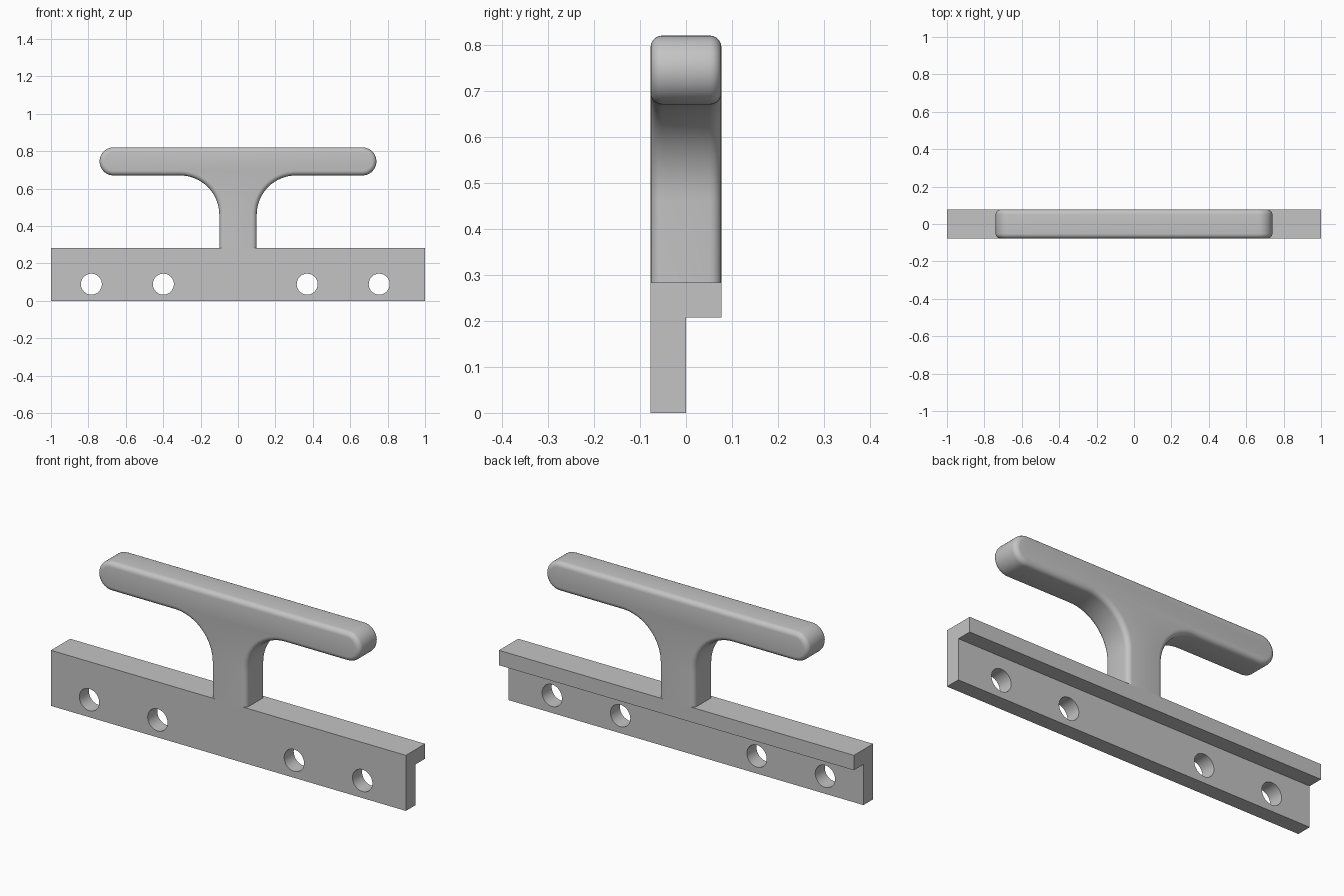
import bpy, bmesh, math

cube = bpy.data.objects.get("Cube")
if cube:
    bpy.data.objects.remove(cube, do_unlink=True)

HALF_DEPTH = 0.077
BASE_TOP = 0.283

grey = bpy.data.materials.new("plain grey")
grey.use_nodes = True
colour = (0.55, 0.55, 0.55, 1)
grey.diffuse_color = colour
grey.node_tree.nodes["Principled BSDF"].inputs["Base Color"].default_value = colour


def make_object(name, bm):
    bmesh.ops.recalc_face_normals(bm, faces=bm.faces)
    mesh = bpy.data.meshes.new(name)
    bm.to_mesh(mesh)
    bm.free()
    obj = bpy.data.objects.new(name, mesh)
    bpy.context.collection.objects.link(obj)
    mesh.materials.append(grey)
    return obj


def extrude_outline(points, offset):
    """Fill a closed outline and extrude it into a solid."""
    bm = bmesh.new()
    face = bm.faces.new([bm.verts.new(p) for p in points])
    new = bmesh.ops.extrude_face_region(bm, geom=[face])["geom"]
    verts = [v for v in new if isinstance(v, bmesh.types.BMVert)]
    bmesh.ops.translate(bm, verts=verts, vec=offset)
    return bm


def arc(cx, cz, radius, start, end, steps):
    angles = [math.radians(start + (end - start) * i / steps) for i in range(steps + 1)]
    return [(cx + radius * math.cos(a), cz + radius * math.sin(a)) for a in angles]


def smooth(obj):
    bpy.ops.object.select_all(action='DESELECT')
    obj.select_set(True)
    bpy.context.view_layer.objects.active = obj
    bpy.ops.object.shade_smooth_by_angle(angle=math.radians(30))


# Mounting rail: stepped section run along x
section = [(-HALF_DEPTH, 0), (0, 0), (0, 0.207), (HALF_DEPTH, 0.207),
           (HALF_DEPTH, BASE_TOP), (-HALF_DEPTH, BASE_TOP)]
rail = make_object("mounting_rail",
                   extrude_outline([(-1, y, z) for y, z in section], (2, 0, 0)))

# Four screw holes through the lower flange
for x in (-0.784, -0.399, 0.37, 0.755):
    ring = arc(x, 0.089, 0.056, 0, 352.5, 47)
    cutter = make_object("hole_cutter",
                         extrude_outline([(px, -0.2, pz) for px, pz in ring], (0, 0.4, 0)))
    cutter.hide_render = True
    cut = rail.modifiers.new("screw_hole", 'BOOLEAN')
    cut.operation = 'DIFFERENCE'
    cut.solver = 'EXACT'
    cut.object = cutter
    bpy.context.view_layer.objects.active = rail
    bpy.ops.object.modifier_apply(modifier=cut.name)
    bpy.data.objects.remove(cutter, do_unlink=True)
smooth(rail)

# Horned handle: flared stem and rounded crossbar, mirrored about x = 0
STEM, FLARE, BAR_LOW, BAR_TOP = 0.1, 0.21, 0.67, 0.82
end_radius = (BAR_TOP - BAR_LOW) / 2
right = [(STEM, BASE_TOP)]
right += arc(STEM + FLARE, BAR_LOW - FLARE, FLARE, 180, 90, 16)
right += arc(0.74 - end_radius, BAR_LOW + end_radius, end_radius, -90, 90, 20)
outline = right + [(-x, z) for x, z in reversed(right)]
bm = extrude_outline([(x, -HALF_DEPTH, z) for x, z in outline], (0, 2 * HALF_DEPTH, 0))

# Round the front and back rims, leaving the foot of the stem square
rims = [e for e in bm.edges
        if abs(e.verts[0].co.y - e.verts[1].co.y) < 1e-5
        and not all(v.co.z < BASE_TOP + 1e-4 for v in e.verts)]
bmesh.ops.bevel(bm, geom=rims, offset=0.025, offset_type='OFFSET', segments=5,
                profile=0.5, affect='EDGES', clamp_overlap=False)
handle = make_object("horned_handle", bm)
smooth(handle)
